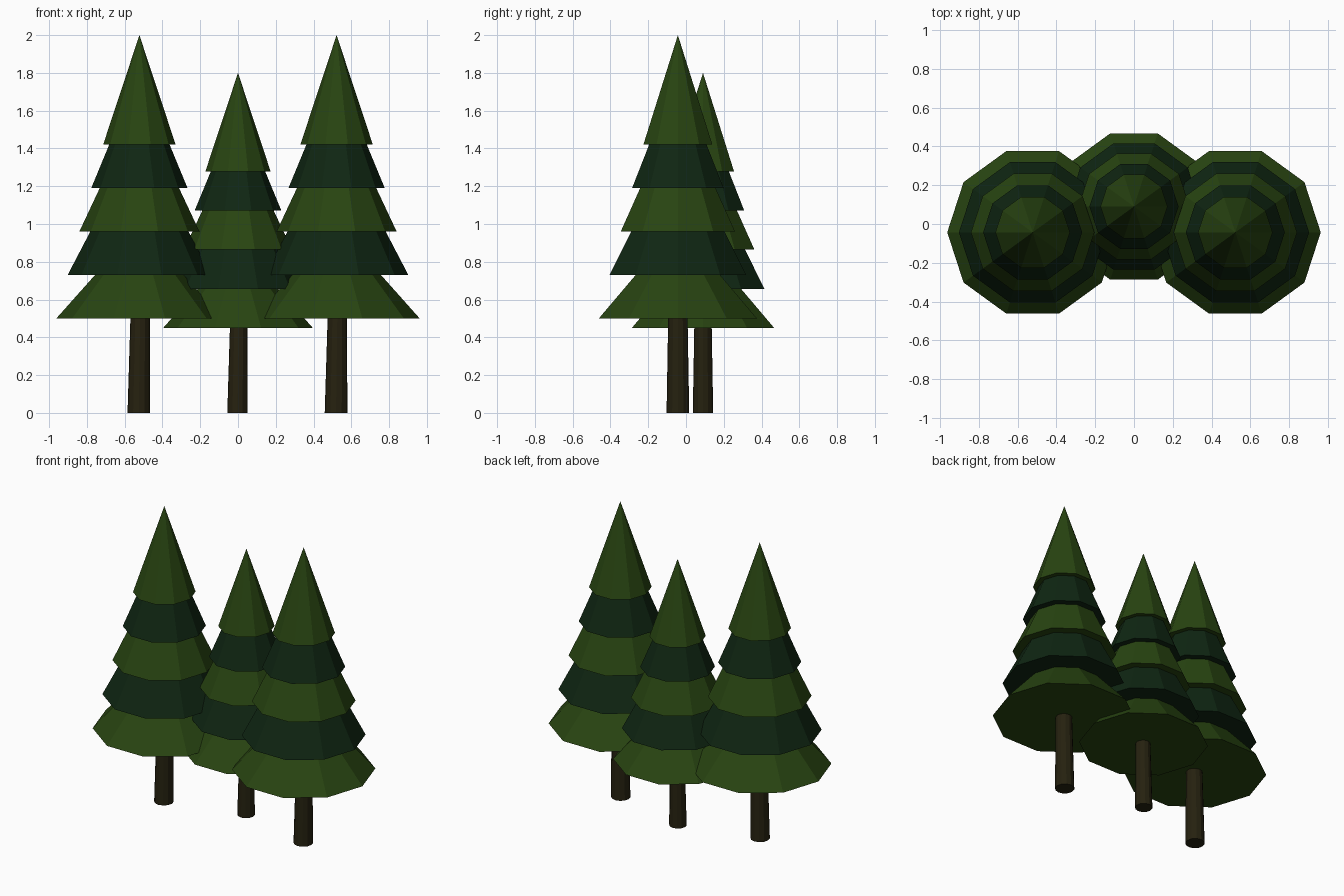
import bpy, bmesh, math

if "Cube" in bpy.data.objects:
    bpy.data.objects.remove(bpy.data.objects["Cube"])


def material(name, rgb):
    m = bpy.data.materials.new(name)
    m.diffuse_color = (*rgb, 1.0)
    m.use_nodes = True
    m.node_tree.nodes["Principled BSDF"].inputs["Base Color"].default_value = m.diffuse_color
    return m


LIGHT = material("light green needles", (0.021, 0.058, 0.0056))
DARK = material("dark green needles", (0.0048, 0.0194, 0.0062))
BARK = material("brown bark", (0.019, 0.0155, 0.005))


def loft(name, sides, rings, mat, loc, scale):
    """Closed solid through rings of (radius, height, x shift); radius 0 makes a tip."""
    bm = bmesh.new()
    loops = []
    for r, z, dx in rings:
        if r == 0:
            loops.append([bm.verts.new((dx, 0, z))] * sides)
        else:
            loops.append([bm.verts.new((dx + r * math.cos(math.tau * i / sides),
                                        r * math.sin(math.tau * i / sides), z))
                          for i in range(sides)])
    for low, high in zip(loops, loops[1:]):
        for i in range(sides):
            j = (i + 1) % sides
            corners = [low[i], low[j], high[j], high[i]]
            bm.faces.new(list(dict.fromkeys(corners)))
    bm.faces.new(loops[0][::-1])
    if rings[-1][0] > 0:
        bm.faces.new(loops[-1])
    bmesh.ops.recalc_face_normals(bm, faces=bm.faces)
    mesh = bpy.data.meshes.new(name)
    bm.to_mesh(mesh)
    bm.free()
    mesh.materials.append(mat)
    ob = bpy.data.objects.new(name, mesh)
    ob.location = loc
    ob.scale = (scale,) * 3
    bpy.context.collection.objects.link(ob)
    return ob


# Branch tiers: bottom radius, and radius where the next tier begins
TIERS = [(0.44, 0.235), (0.38, 0.26), (0.318, 0.21), (0.255, 0.16), (0.192, 0.0)]
STEP = 0.23


def tree(label, x, y, scale):
    loc = (x, y, 0)
    # Trunk, leaning very slightly as it tapers
    loft(label + "_trunk", 12, [(0.06, 0, -0.003), (0.051, 0.52, 0.004)], BARK, loc, scale)
    # Skirts of branches, alternating colour, the last one a full cone
    for n, (r_low, r_high) in enumerate(TIERS):
        z = 0.5 + n * STEP
        if r_high:
            # continue the slope a little way inside the tier above
            k = 1.15
            top = (r_low + (r_high - r_low) * k, z + STEP * k, 0)
        else:
            top = (0, 2.0, 0)
        loft(f"{label}_branches_{n + 1}", 10, [(r_low, z, 0), top],
             DARK if n % 2 else LIGHT, loc, scale)


tree("left_tree", -0.522, -0.043, 1.0)
tree("right_tree", 0.522, -0.043, 1.0)
tree("middle_tree", 0.0, 0.09, 0.9)
